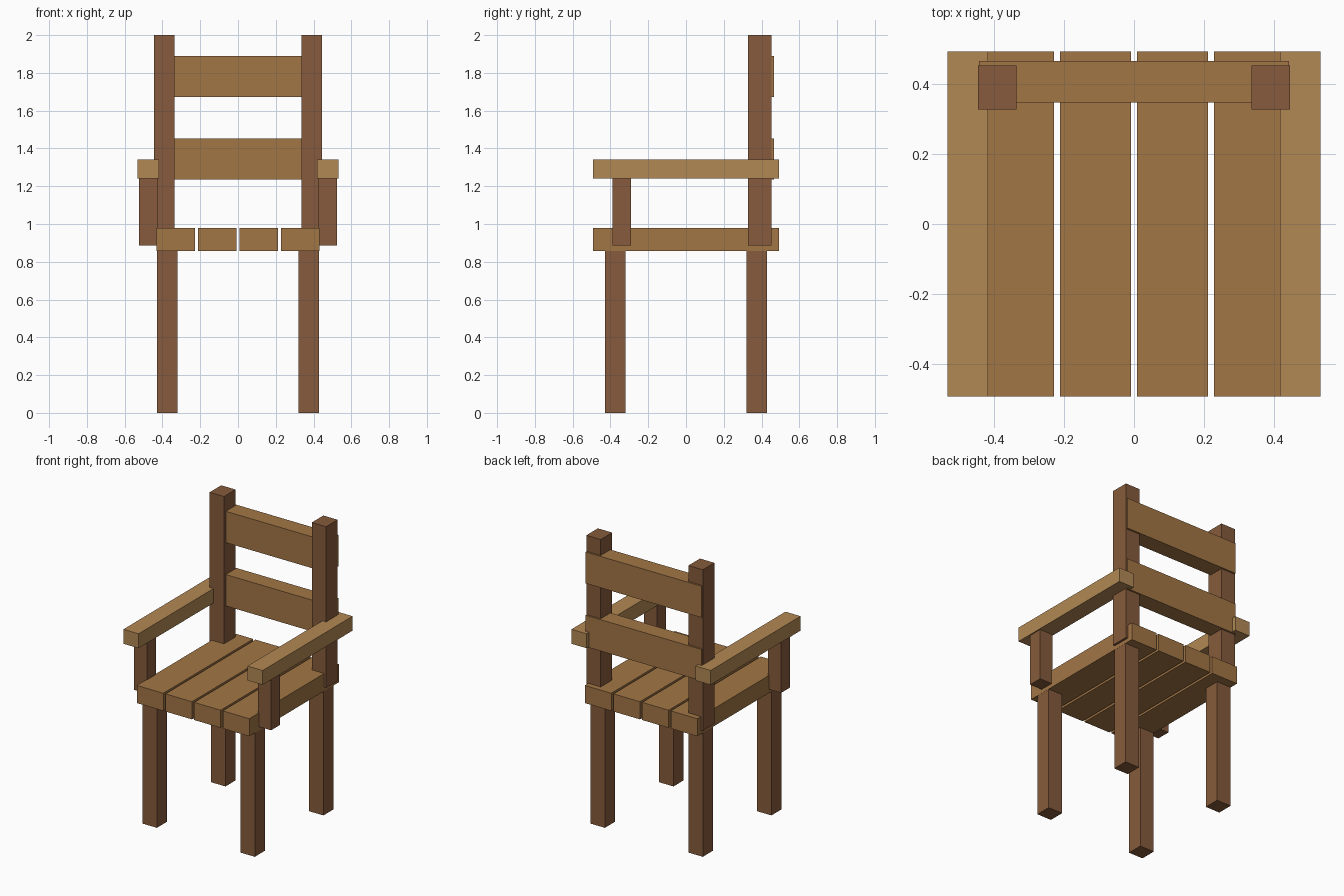
import bpy

if "Cube" in bpy.data.objects:
    bpy.data.objects.remove(bpy.data.objects["Cube"])


def material(name, rgb):
    m = bpy.data.materials.new(name)
    m.diffuse_color = (*rgb, 1.0)
    m.use_nodes = True
    m.node_tree.nodes["Principled BSDF"].inputs["Base Color"].default_value = m.diffuse_color
    return m


DARK = material("dark_wood", (0.24, 0.105, 0.045))
MID = material("mid_wood", (0.36, 0.18, 0.06))
LIGHT = material("light_wood", (0.45, 0.25, 0.09))


def box(name, x, y, z, mat):
    """Box spanning the (min, max) range on each axis."""
    ranges = (x, y, z)
    bpy.ops.mesh.primitive_cube_add(size=1, location=[(a + b) / 2 for a, b in ranges])
    obj = bpy.context.object
    obj.name = name
    obj.scale = [b - a for a, b in ranges]
    bpy.ops.object.transform_apply(location=False, rotation=False, scale=True)
    obj.data.materials.append(mat)
    return obj


def side_range(side, inner, outer):
    return tuple(sorted((side * inner, side * outer)))


# Seat planks
WIDTH, PITCH = 0.203, 0.2195
for i in range(4):
    cx = (i - 1.5) * PITCH
    box(f"seat_plank_{i + 1}", (cx - WIDTH / 2, cx + WIDTH / 2),
        (-0.492, 0.492), (0.858, 0.98), MID)

# Parts repeated on the left and right
for side, label in ((-1, "left"), (1, "right")):
    leg_x = side_range(side, 0.32, 0.43)
    box(f"front_leg_{label}", leg_x, (-0.43, -0.32), (0, 0.87), DARK)
    box(f"back_leg_{label}", leg_x, (0.32, 0.43), (0, 0.87), DARK)
    box(f"back_post_{label}", side_range(side, 0.336, 0.446),
        (0.327, 0.453), (0.885, 2.0), DARK)
    box(f"arm_support_{label}", side_range(side, 0.425, 0.525),
        (-0.388, -0.29), (0.885, 1.25), DARK)
    box(f"armrest_{label}", side_range(side, 0.417, 0.533),
        (-0.492, 0.492), (1.241, 1.341), LIGHT)

# Back slats
for label, z0 in (("lower", 1.235), ("upper", 1.673)):
    box(f"back_slat_{label}", (-0.443, 0.443), (0.347, 0.465), (z0, z0 + 0.217), MID)
